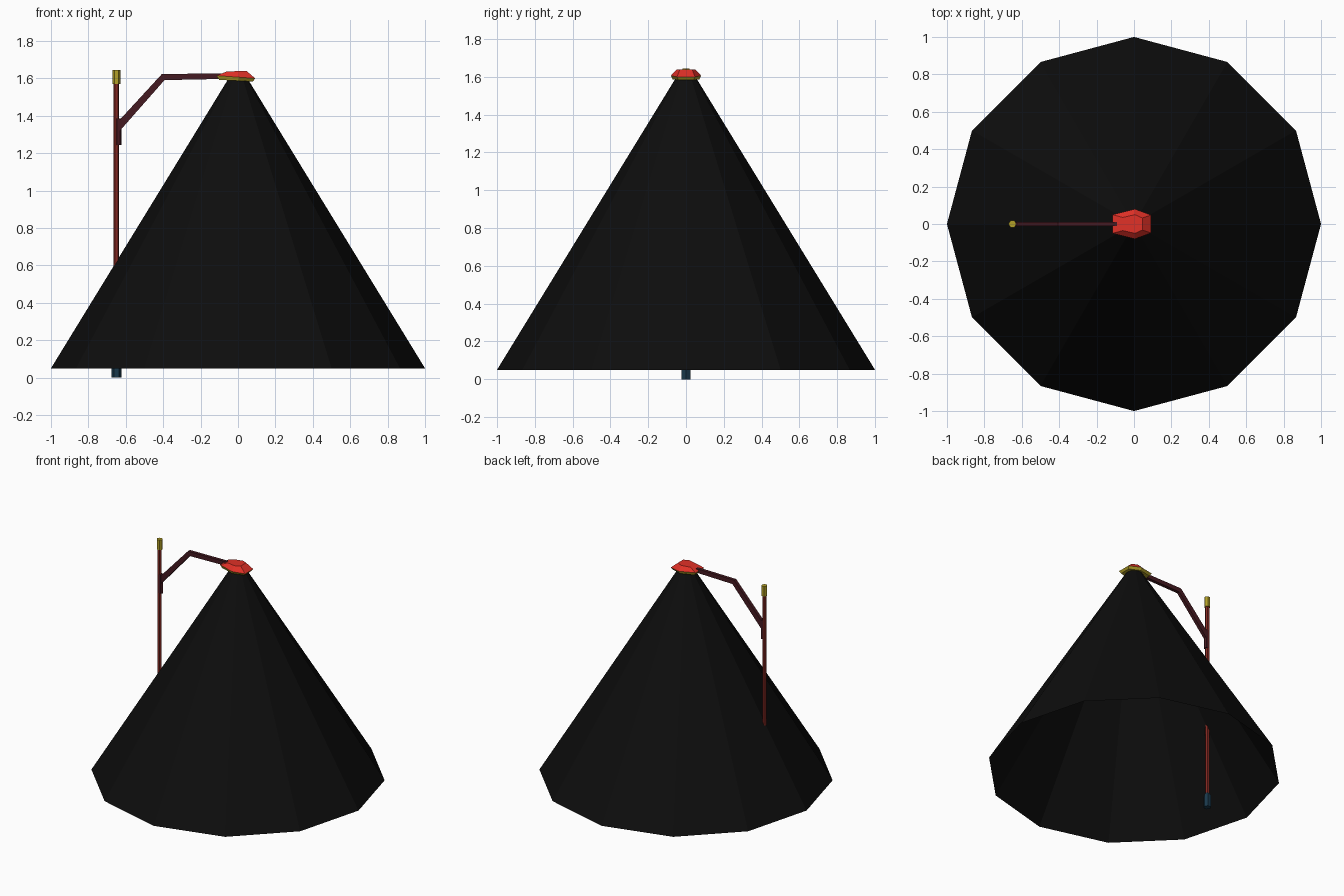
import bpy, bmesh, math
from mathutils import Vector

if "Cube" in bpy.data.objects:
    bpy.data.objects.remove(bpy.data.objects["Cube"])


def colour(name, rgb):
    m = bpy.data.materials.new(name)
    m.diffuse_color = (*rgb, 1)
    m.use_nodes = True
    m.node_tree.nodes["Principled BSDF"].inputs["Base Color"].default_value = m.diffuse_color
    return m


RED = colour("red", (0.22, 0.02, 0.015))
BRIGHT = colour("bright_red", (0.75, 0.03, 0.02))
YELLOW = colour("yellow", (0.45, 0.35, 0.02))
BLUE = colour("blue", (0.01, 0.04, 0.07))
BLACK = colour("black", (0.004, 0.004, 0.004))
DARK = colour("dark_red", (0.06, 0.01, 0.015))


def loft(name, rings, mats, cap_ends=True, side_mat=None):
    """Skin between rings with equal point counts."""
    bm = bmesh.new()
    vs = [[bm.verts.new(p) for p in r] for r in rings]
    n = len(vs[0])
    for k, (a, b) in enumerate(zip(vs, vs[1:])):
        for i in range(n):
            f = bm.faces.new((a[i], a[(i + 1) % n], b[(i + 1) % n], b[i]))
            f.material_index = side_mat[k] if side_mat else 0
    if cap_ends:
        bm.faces.new(vs[0][::-1])
        bm.faces.new(vs[-1])
        bm.faces.ensure_lookup_table()
    bmesh.ops.recalc_face_normals(bm, faces=bm.faces)
    me = bpy.data.meshes.new(name)
    bm.to_mesh(me)
    bm.free()
    for m in mats:
        me.materials.append(m)
    ob = bpy.data.objects.new(name, me)
    bpy.context.collection.objects.link(ob)
    return ob


def ring(x, r, z, n=6):
    return [(x + r * math.cos(2 * math.pi * i / n), r * math.sin(2 * math.pi * i / n), z)
            for i in range(n)]


# pole with base, bracket collar and cap
PX = -0.65
loft("pole", [ring(PX, 0.015, z) for z in (0.05, 1.60)], [RED])
loft("pole_base", [ring(PX, 0.026, 0), ring(PX, 0.026, 0.09), ring(PX, 0.015, 0.11)], [BLUE])
loft("pole_cap", [ring(PX, 0.021, 1.57), ring(PX, 0.021, 1.645)], [YELLOW])
loft("arm_bracket", [ring(PX + 0.01, 0.016, 1.245), ring(PX + 0.01, 0.016, 1.385)], [DARK])

# bent arm: square section swept along a path in the xz plane
path = [Vector(p) for p in ((-0.645, 0, 1.335), (-0.4, 0, 1.607), (-0.09, 0, 1.612))]
normals = [Vector((-0.74, 0, 0.67)), Vector((-0.42, 0, 0.95)), Vector((0, 0, 1))]
sections = []
for p, nrm, h in zip(path, normals, (0.02, 0.017, 0.015)):
    sections.append([p + nrm * h * u + Vector((0, 0.012 * v, 0))
                     for u, v in ((1, 1), (1, -1), (-1, -1), (-1, 1))])
loft("lamp_arm", sections, [DARK])

# faceted lamp head: three hexagonal outlines


def hexagon(x0, xm, x1, y0, ym, y1, z0, z1):
    zm = z0 + (z1 - z0) * (xm - x0) / (x1 - x0)
    return [(x0, -y0, z0), (xm, -ym, zm), (x1, -y1, z1),
            (x1, y1, z1), (xm, ym, zm), (x0, y0, z0)]


loft("lamp_head", [hexagon(-0.10, 0.0, 0.08, 0.045, 0.07, 0.04, 1.592, 1.583),
                   hexagon(-0.115, 0.005, 0.092, 0.05, 0.08, 0.048, 1.615, 1.60),
                   hexagon(-0.06, 0.005, 0.045, 0.035, 0.05, 0.032, 1.637, 1.64)],
     [YELLOW, BRIGHT], side_mat=[0, 1])
for f in bpy.data.objects["lamp_head"].data.polygons:
    if f.normal.z > 0.9:
        f.material_index = 1

# open twelve-sided light cone
loft("light_cone", [ring(0, 1.0, 0.05, 12), ring(0, 0.055, 1.592, 12)], [BLACK], cap_ends=False)
